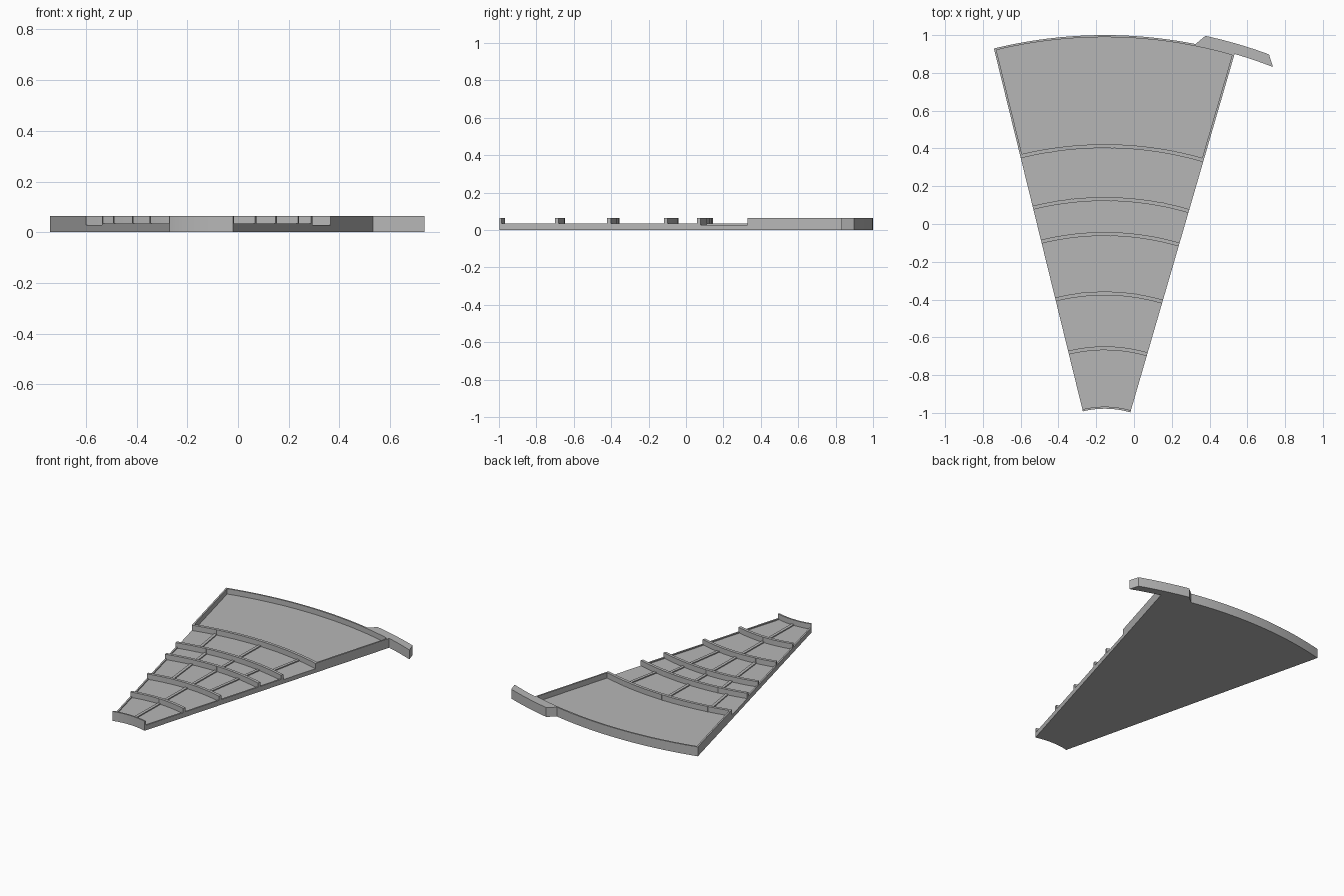
import bpy, bmesh
from math import sin, cos, radians
from mathutils import Vector

if "Cube" in bpy.data.objects:
    bpy.data.objects.remove(bpy.data.objects["Cube"])

# Single grey finish
grey = bpy.data.materials.new("plain grey")
grey.use_nodes = True
colour = (0.47, 0.47, 0.47, 1)
grey.diffuse_color = colour
grey.node_tree.nodes["Principled BSDF"].inputs["Base Color"].default_value = colour

# Shared wedge dimensions: all arcs share one centre
CENTRE = Vector((-0.155, -1.463))
MID, HALF = 1.22, 15.0
R_IN, R_OUT = 0.485, 2.463
FLOOR, LOW, HIGH = 0.028, 0.035, 0.065
RIB = 0.02
RIM = 0.011


def polar(radius, angle, side=0.0):
    """Point at a radius and offset from the mid line, shifted sideways."""
    a = radians(MID + angle)
    return CENTRE + Vector((sin(a), cos(a))) * radius + Vector((cos(a), -sin(a))) * side


def prism(name, outline, z0, z1):
    bm = bmesh.new()
    face = bm.faces.new([bm.verts.new((p.x, p.y, z0)) for p in outline])
    top = bmesh.ops.extrude_face_region(bm, geom=[face])["geom"]
    verts = [v for v in top if isinstance(v, bmesh.types.BMVert)]
    bmesh.ops.translate(bm, verts=verts, vec=(0, 0, z1 - z0))
    bmesh.ops.recalc_face_normals(bm, faces=bm.faces)
    mesh = bpy.data.meshes.new(name)
    bm.to_mesh(mesh)
    bm.free()
    mesh.materials.append(grey)
    obj = bpy.data.objects.new(name, mesh)
    bpy.context.collection.objects.link(obj)
    bpy.ops.object.select_all(action="DESELECT")
    obj.select_set(True)
    bpy.context.view_layer.objects.active = obj
    bpy.ops.object.shade_smooth_by_angle(angle=radians(30))
    return obj


def arc(radius, a0, a1, steps=32):
    return [polar(radius, a0 + (a1 - a0) * i / steps) for i in range(steps + 1)]


def sector(name, r0, r1, z0, z1, inner=(-HALF, HALF), outer=(-HALF, HALF)):
    return prism(name, arc(r0, *inner) + arc(r1, *reversed(outer)), z0, z1)


def bar(name, angle, r0, r1, s0, s1, z0, z1):
    outline = [polar(r0, angle, s0), polar(r1, angle, s0),
               polar(r1, angle, s1), polar(r0, angle, s1)]
    return prism(name, outline, z0, z1)


def post(name, radius, angle):
    c = polar(radius, angle)
    outline = [c + Vector((cos(radians(a)), sin(radians(a)))) * 0.012
               for a in range(0, 360, 30)]
    return prism(name, outline, FLOOR, HIGH)


# Floor plate and curved end walls
sector("floor_plate", R_IN, R_OUT, 0, FLOOR)
sector("inner_end_wall", R_IN, R_IN + RIM, FLOOR, HIGH)
sector("outer_end_wall", R_OUT - RIM, R_OUT, FLOOR, HIGH)

# Tall curved ribs
RINGS = (0.795, 1.085, 1.40, 1.585, 1.865)
for i, r in enumerate(RINGS):
    sector(f"curved_rib_{i + 1}", r, r + RIB, FLOOR, HIGH)

# Side rims: low along the narrow part, tall around the wide tray
for side, sign in (("right", -1), ("left", 1)):
    s0, s1 = sorted((0, -sign * RIM))
    bar(f"low_rim_{side}", sign * HALF, R_IN, RINGS[3] + RIB, s0, s1, FLOOR, LOW)
    bar(f"tray_wall_{side}", sign * HALF, RINGS[4], R_OUT, s0, s1, FLOOR, HIGH)

# Low straight ribs
w = RIB / 2
bar("centre_rib", 0, R_IN, RINGS[4] + w, -w, w, FLOOR, LOW)
for side, sign in (("right", -1), ("left", 1)):
    for part, angle, first, last in (("wide", 10, 3, 4), ("narrow", 7.5, 1, 3)):
        bar(f"{part}_rib_{side}", sign * angle, RINGS[first] + w, RINGS[last] + w,
            -w, w, FLOOR, LOW)
        for end, ring in (("inner", first), ("outer", last)):
            post(f"{part}_post_{end}_{side}", RINGS[ring] + w, sign * angle)
for i, r in enumerate(RINGS):
    post(f"centre_post_{i + 1}", r + w, 0)

# Joining tab overlapping the left outer corner
sector("joining_tab", R_OUT - 0.002, 2.516, 0, HIGH,
       inner=(HALF - 5, HALF + 5), outer=(HALF - 4, HALF + 4))
